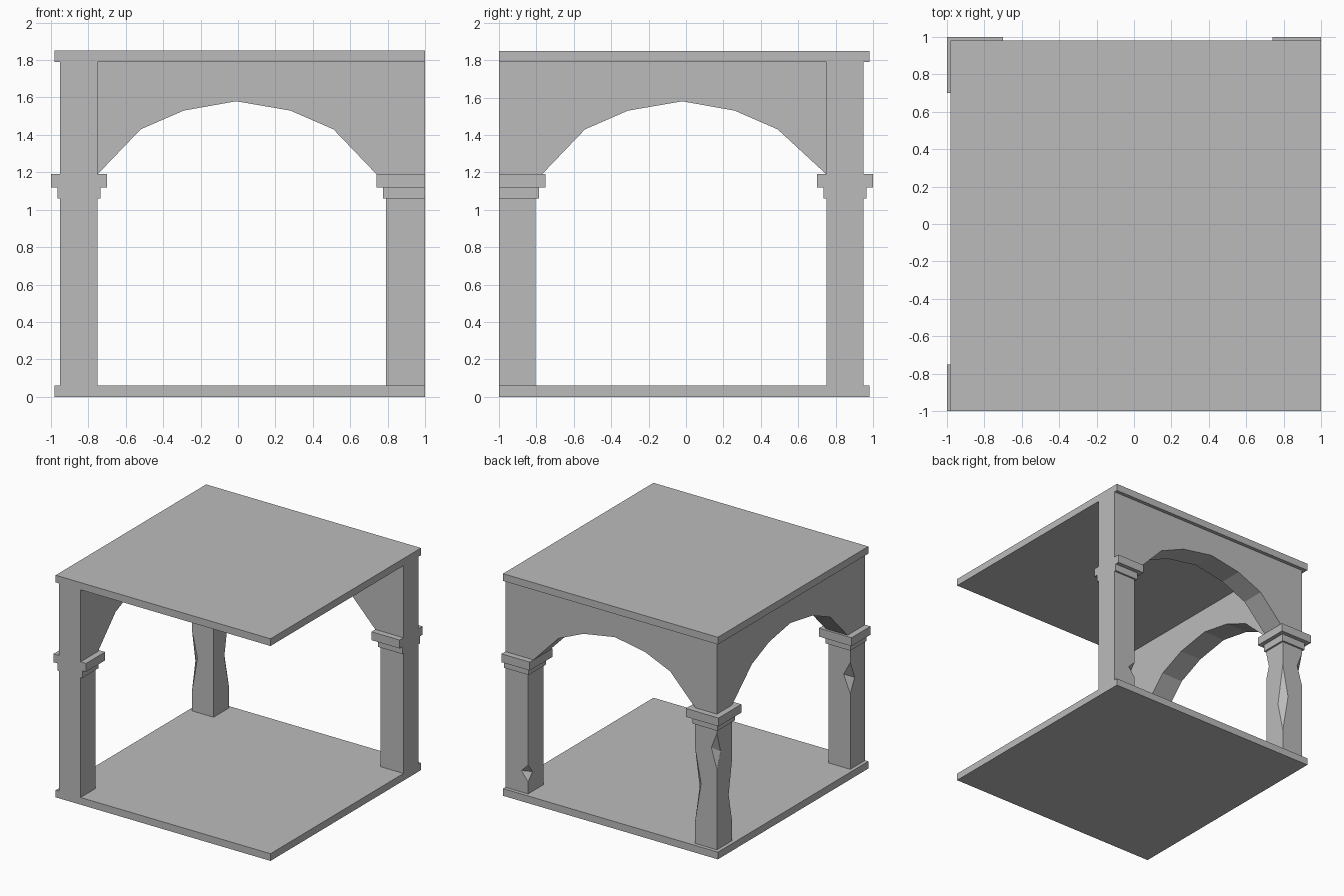
import bpy, bmesh
from mathutils import Matrix, Vector

if "Cube" in bpy.data.objects:
    bpy.data.objects.remove(bpy.data.objects["Cube"], do_unlink=True)

stone = bpy.data.materials.new("grey_stone")
stone.use_nodes = True
colour = (0.5, 0.5, 0.5, 1)
stone.diffuse_color = colour
stone.node_tree.nodes["Principled BSDF"].inputs["Base Color"].default_value = colour


def finish(name, bm):
    bmesh.ops.recalc_face_normals(bm, faces=bm.faces)
    mesh = bpy.data.meshes.new(name)
    bm.to_mesh(mesh)
    bm.free()
    mesh.materials.append(stone)
    obj = bpy.data.objects.new(name, mesh)
    bpy.context.collection.objects.link(obj)
    return obj


def box(name, xs, ys, zs):
    bm = bmesh.new()
    lo, hi = Vector((xs[0], ys[0], zs[0])), Vector((xs[1], ys[1], zs[1]))
    bmesh.ops.create_cube(bm, size=1, matrix=Matrix.Translation((lo + hi) / 2)
                          @ Matrix.Diagonal((*(hi - lo), 1)))
    return finish(name, bm)


def extruded(name, points, offset):
    bm = bmesh.new()
    face = bm.faces.new([bm.verts.new(p) for p in points])
    out = bmesh.ops.extrude_face_region(bm, geom=[face])
    moved = [v for v in out["geom"] if isinstance(v, bmesh.types.BMVert)]
    bmesh.ops.translate(bm, verts=moved, vec=offset)
    return finish(name, bm)


def chip(column, x, y, z, half_height, depth):
    """Cut a diamond-shaped notch out of a vertical column edge."""
    bm = bmesh.new()
    ring = [bm.verts.new((x + depth * a, y + depth * b, z + half_height * c))
            for a, b, c in ((1.1, 0.1, 0.15), (0.1, 1, -0.1), (-1, 0.1, 0.1), (0.1, -1.1, -0.15))]
    for end in (-1, 1):
        tip = bm.verts.new((x, y, z + end * half_height))
        for i in range(4):
            bm.faces.new((ring[i - 1], ring[i], tip))
    cutter = finish("chip_cutter", bm)
    cutter.hide_render = True
    mod = column.modifiers.new("chip", "BOOLEAN")
    mod.operation, mod.solver, mod.object = "DIFFERENCE", "EXACT", cutter
    graph = bpy.context.evaluated_depsgraph_get()
    graph.update()
    column.data = bpy.data.meshes.new_from_object(column.evaluated_get(graph))
    column.modifiers.clear()
    bpy.data.objects.remove(cutter, do_unlink=True)


FLOOR, NECK, BAND, SPRING, CEILING, TOP = 0.06, 1.06, 1.12, 1.19, 1.79, 1.85

# Floor and ceiling slabs
box("floor_slab", (-0.98, 1), (-1, 0.98), (0, FLOOR))
box("ceiling_slab", (-0.98, 1), (-1, 0.98), (CEILING, TOP))

# Columns with stepped capitals; those on an open side are cut flush
NEAR, MID, WIDE = (-0.95, -0.75), (-0.965, -0.735), (-1, -0.70)


def flip(span):
    return (-span[1], -span[0])


layout = {
    "corner": [(s, flip(s)) for s in (NEAR, MID, WIDE)],
    "front": [(s, (-1, e)) for s, e in ((NEAR, -0.805), (MID, -0.785), (WIDE, -0.75))],
    "side": [((e, 1), flip(s)) for s, e in ((NEAR, 0.79), (MID, 0.775), (WIDE, 0.74))],
}
columns = {}
for place, (shaft, neck, cap) in layout.items():
    columns[place] = box(place + "_column", *shaft, (FLOOR, SPRING))
    box(place + "_capital_lower", *neck, (NECK, BAND))
    box(place + "_capital_upper", *cap, (BAND, SPRING))

# Worn notches on the column edges
for place, x, y, z, half, depth in (
        ("corner", -0.95, 0.95, 0.88, 0.15, 0.05),
        ("corner", -0.75, 0.95, 0.55, 0.30, 0.06),
        ("corner", -0.95, 0.75, 0.48, 0.26, 0.05),
        ("corner", -0.75, 0.75, 0.92, 0.10, 0.03),
        ("front", -0.95, -0.805, 0.82, 0.13, 0.06),
        ("side", 0.79, 0.95, 0.23, 0.07, 0.06)):
    chip(columns[place], x, y, z, half, depth)

# Arched walls on the back and one side
HEIGHTS = (SPRING, 1.43, 1.53, 1.58, 1.53, 1.43, SPRING)
back = list(zip((-0.75, -0.52, -0.29, -0.01, 0.28, 0.51, 0.74), HEIGHTS))
back = [(-0.95, CEILING), (-0.95, SPRING)] + back + [(1, SPRING), (1, CEILING)]
extruded("back_arch_wall", [(x, 0.75, z) for x, z in back], (0, 0.2, 0))

side = list(zip((-0.77, -0.54, -0.31, -0.02, 0.26, 0.49, 0.75), HEIGHTS))
side = [(-1, CEILING), (-1, SPRING)] + side + [(0.75, CEILING)]
extruded("side_arch_wall", [(-0.95, y, z) for y, z in side], (0.2, 0, 0))
